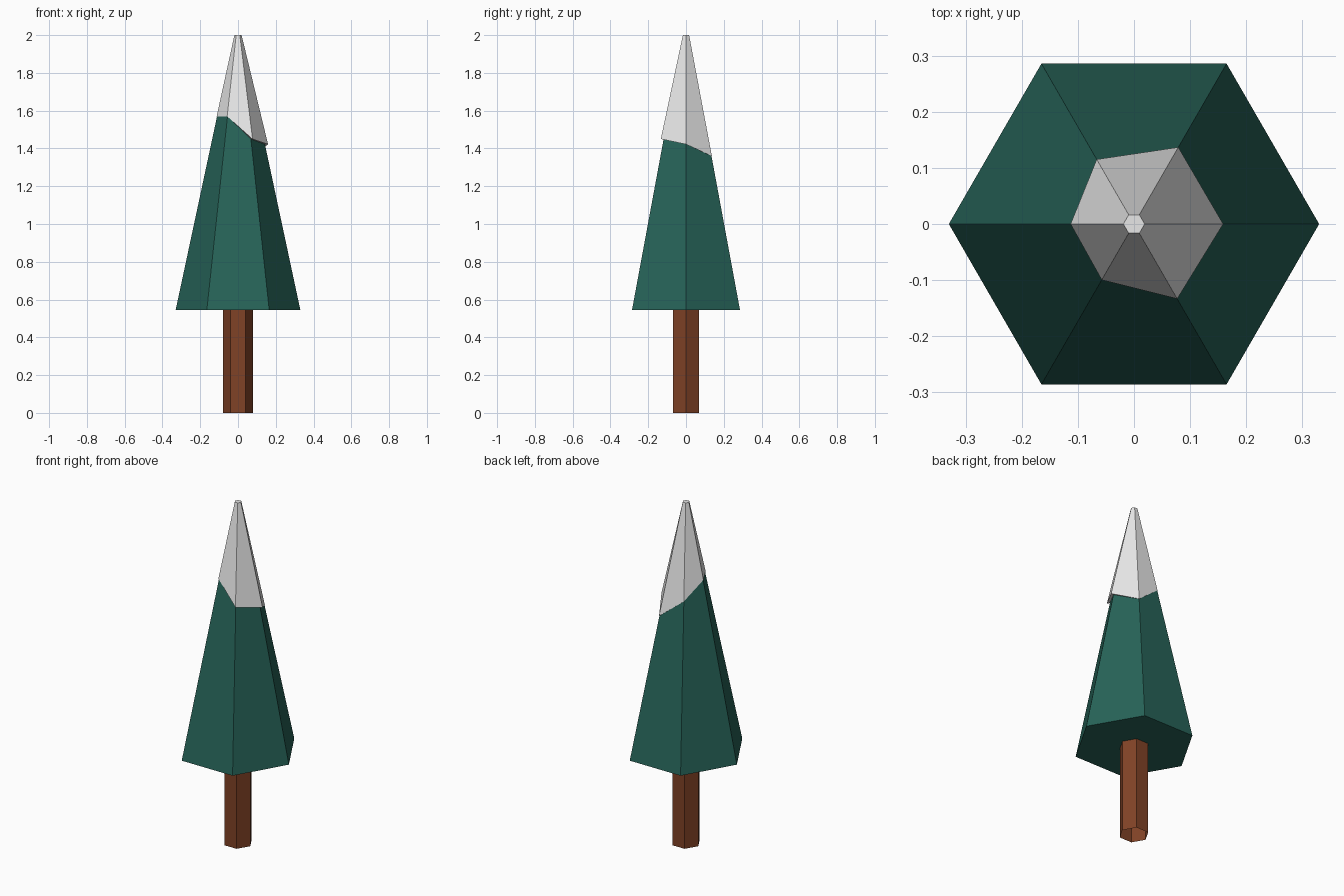
import bpy
from math import cos, sin, radians

if "Cube" in bpy.data.objects:
    bpy.data.objects.remove(bpy.data.objects["Cube"])


def material(name, rgb):
    m = bpy.data.materials.new(name)
    m.diffuse_color = (*rgb, 1)
    m.use_nodes = True
    m.node_tree.nodes["Principled BSDF"].inputs["Base Color"].default_value = m.diffuse_color
    return m


def ring(points):
    """Six (radius, height) pairs -> points every 60 degrees from +x."""
    return [(r * cos(radians(60 * i)), r * sin(radians(60 * i)), z)
            for i, (r, z) in enumerate(points)]


def loft(name, rings, mats, band_mats, bottom=None, top=None):
    """Join hexagonal rings; bottom/top give the cap material index."""
    verts = [v for r in rings for v in r]
    faces, idx = [], []
    for k, mi in enumerate(band_mats):
        for i in range(6):
            j = (i + 1) % 6
            faces.append((k * 6 + i, k * 6 + j, k * 6 + 6 + j, k * 6 + 6 + i))
            idx.append(mi)
    if bottom is not None:
        faces.append(tuple(range(5, -1, -1)))
        idx.append(bottom)
    if top is not None:
        n = len(verts)
        faces.append(tuple(range(n - 6, n)))
        idx.append(top)
    me = bpy.data.meshes.new(name)
    me.from_pydata(verts, [], faces)
    for m in mats:
        me.materials.append(m)
    for p, mi in zip(me.polygons, idx):
        p.material_index = mi
    ob = bpy.data.objects.new(name, me)
    bpy.context.collection.objects.link(ob)
    return ob


green = material("pine green", (0.020, 0.125, 0.098))
snow = material("snow white", (0.80, 0.80, 0.80))
brown = material("bark brown", (0.216, 0.054, 0.019))

# Trunk: hexagonal tube, open at the foot
loft("trunk", [ring([(0.08, 0.0)] * 6), ring([(0.08, 0.545)] * 6)], [brown], [0])

# Foliage: six-sided spire with an uneven snow cap that overhangs on +x
BASE_R, BASE_Z, TIP_R = 0.33, 0.545, 0.019
snow_edge = [(0.159, 1.422), (0.158, 1.36), (0.133, 1.475),
             (0.113, 1.57), (0.115, 1.57), (0.154, 1.45)]


def green_radius(z):
    return TIP_R + (2 - z) * (BASE_R - TIP_R) / (2 - BASE_Z)


green_edge = [(min(green_radius(z), r - 0.001), z) for r, z in snow_edge]
loft("snowy_foliage",
     [ring([(BASE_R, BASE_Z)] * 6), ring(green_edge), ring(snow_edge),
      ring([(TIP_R, 2.0)] * 6)],
     [green, snow], [0, 1, 1], bottom=0, top=1)
